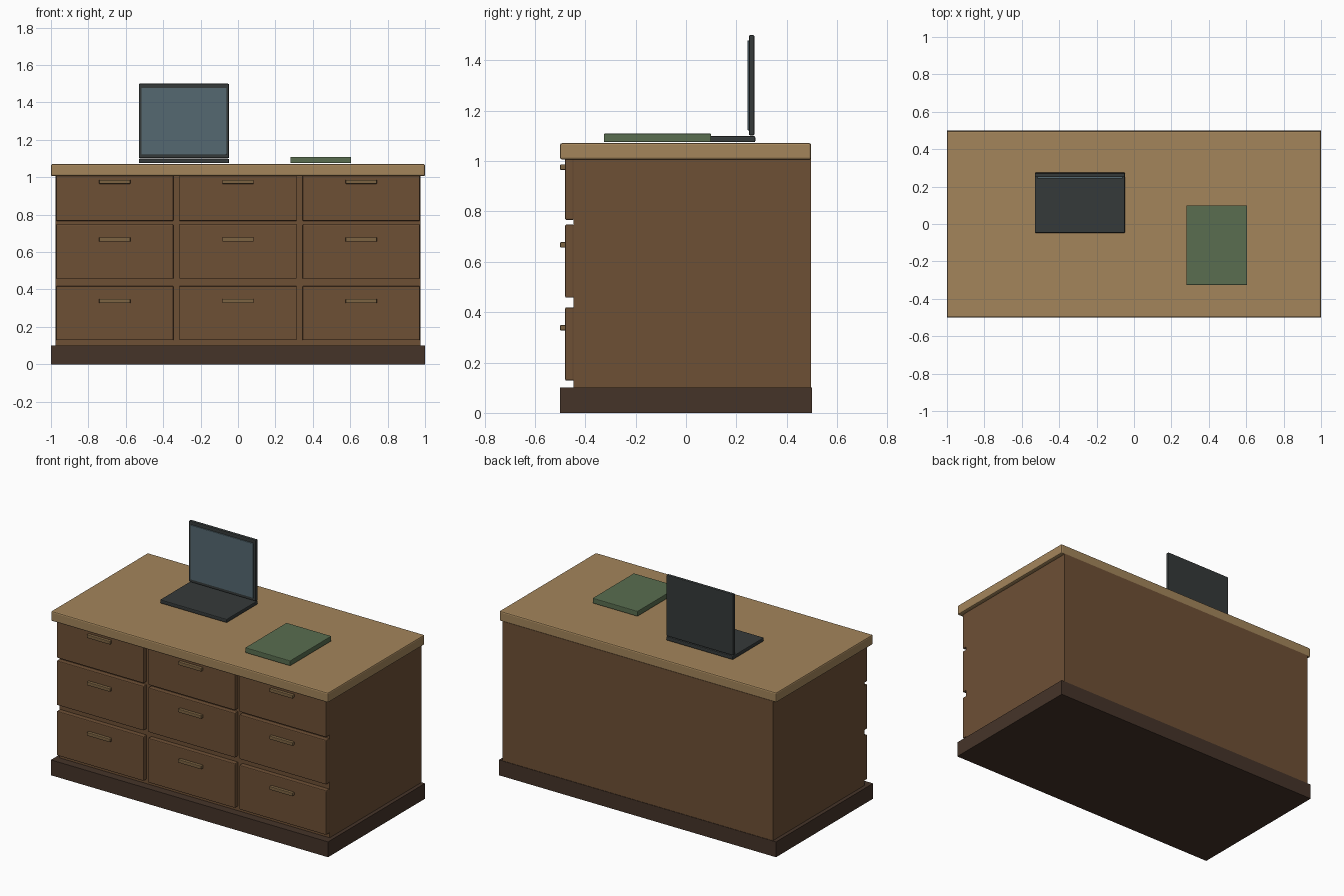
import bpy

if "Cube" in bpy.data.objects:
    bpy.data.objects.remove(bpy.data.objects["Cube"])


def material(name, rgb):
    m = bpy.data.materials.new(name)
    m.diffuse_color = (*rgb, 1)
    m.use_nodes = True
    m.node_tree.nodes["Principled BSDF"].inputs["Base Color"].default_value = m.diffuse_color
    return m


WOOD = material("brown_wood", (0.155, 0.08, 0.036))
DARK = material("dark_wood", (0.06, 0.034, 0.022))
LIGHT = material("light_wood", (0.37, 0.235, 0.105))
PULL = material("pull_wood", (0.2, 0.125, 0.055))
BLACK = material("charcoal", (0.036, 0.042, 0.042))
GLASS = material("screen_blue", (0.09, 0.14, 0.165))
GREEN = material("book_green", (0.1, 0.155, 0.08))


def box(name, x, y, z, mat, bevel=0.0):
    """Box from (min, max) ranges with an optional chamfer."""
    bpy.ops.mesh.primitive_cube_add(
        size=1, location=[sum(r) / 2 for r in (x, y, z)])
    ob = bpy.context.object
    ob.name = name
    ob.scale = [r[1] - r[0] for r in (x, y, z)]
    bpy.ops.object.transform_apply(location=False, rotation=False, scale=True)
    ob.data.materials.append(mat)
    if bevel:
        mod = ob.modifiers.new("edge", "BEVEL")
        mod.width = bevel
        mod.segments = 2
    return ob


# Carcass
box("plinth", (-1, 1), (-0.5, 0.5), (0, 0.1), DARK)
box("cabinet_body", (-0.975, 0.975), (-0.447, 0.497), (0.1, 1.01), WOOD)
box("desk_top", (-1, 1), (-0.5, 0.497), (1.006, 1.071), LIGHT, 0.008)

# Drawers with bar pulls; the top row runs up into the desk top
for col, cx in enumerate((-0.659, 0, 0.659)):
    for row, cz in enumerate((0.2735, 0.6025, 0.911)):
        tag = f"{row + 1}_{col + 1}"
        box("drawer_front_" + tag, (cx - 0.314, cx + 0.314), (-0.48, -0.445),
            (cz - 0.145, min(cz + 0.145, 1.05)), WOOD, 0.005)
        hz = cz + 0.0645
        box("drawer_pull_" + tag, (cx - 0.084, cx + 0.084), (-0.5, -0.477),
            (hz - 0.011, hz + 0.011), PULL, 0.004)

# Laptop
box("laptop_base", (-0.53, -0.048), (-0.048, 0.275), (1.075, 1.099), BLACK, 0.005)
box("laptop_lid", (-0.53, -0.048), (0.25, 0.272), (1.102, 1.5), BLACK, 0.005)
box("laptop_screen", (-0.516, -0.062), (0.244, 0.252), (1.122, 1.478), GLASS, 0.002)

# Book
box("book", (0.28, 0.605), (-0.326, 0.1), (1.075, 1.109), GREEN, 0.004)
